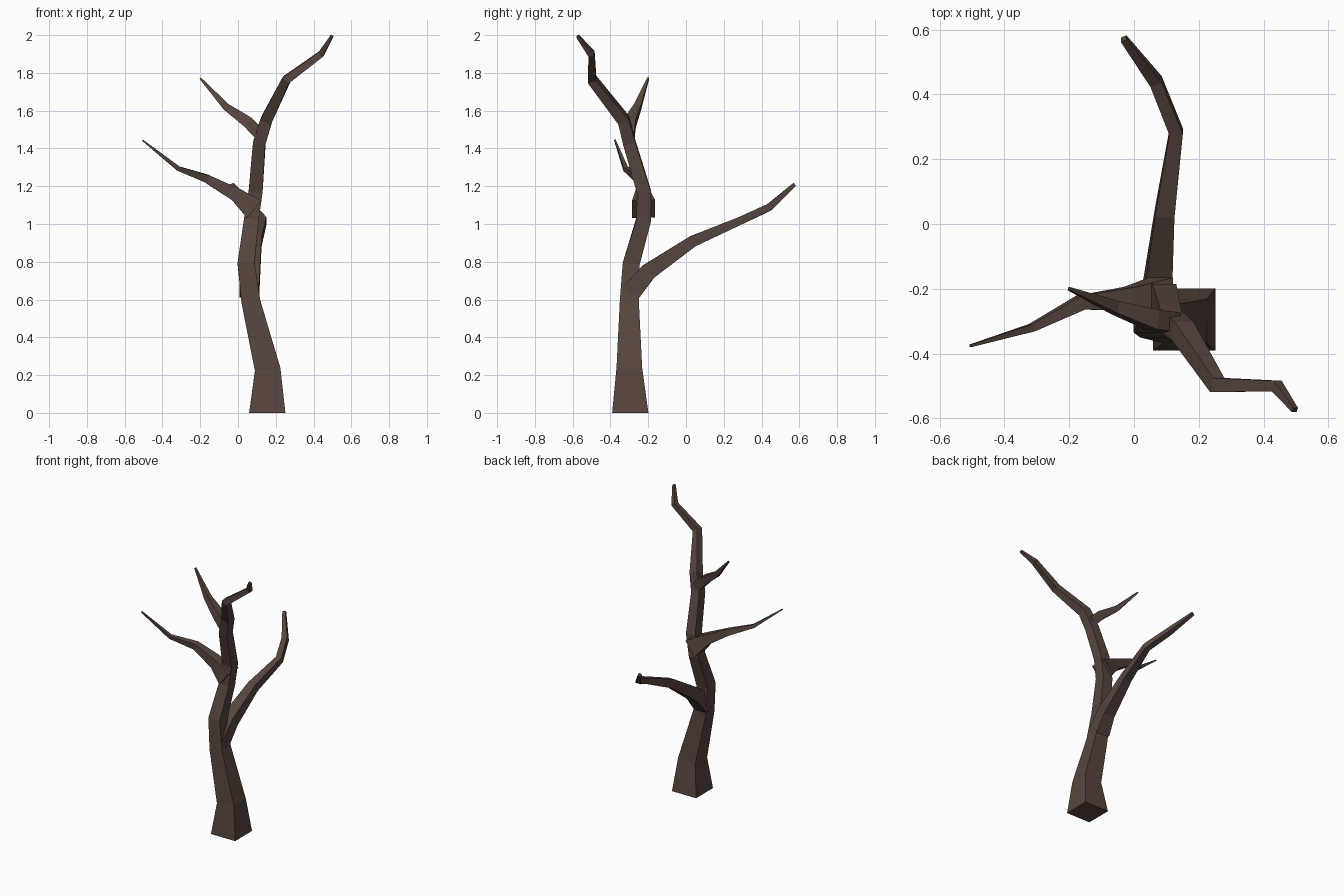
import bpy, bmesh
from mathutils import Vector

bark = bpy.data.materials.new("dark_brown_bark")
bark.diffuse_color = (0.095, 0.060, 0.048, 1)


def limb(name, ref, points, flat_start=False):
    """Four-sided tapered tube through (x, y, z, half_width) points."""
    ref = Vector(ref)
    pos = [Vector(p[:3]) for p in points]
    bm = bmesh.new()
    rings = []
    for i, p in enumerate(pos):
        before = (p - pos[i - 1]).normalized() if i else Vector()
        after = (pos[i + 1] - p).normalized() if i < len(pos) - 1 else Vector()
        d = (before + after).normalized()
        if i == 0 and flat_start:
            d = Vector((0, 0, 1))
        u = (ref - d * ref.dot(d)).normalized()
        v = d.cross(u)
        r = points[i][3]
        rings.append([bm.verts.new(p + (u * a + v * b) * r)
                      for a, b in ((1, 1), (-1, 1), (-1, -1), (1, -1))])
    for lo, hi in zip(rings, rings[1:]):
        for k in range(4):
            n = (k + 1) % 4
            bm.faces.new((lo[k], lo[n], hi[n], hi[k]))
    bm.faces.new(rings[0][::-1])
    bm.faces.new(rings[-1])
    bmesh.ops.recalc_face_normals(bm, faces=bm.faces)
    mesh = bpy.data.meshes.new(name)
    bm.to_mesh(mesh)
    bm.free()
    mesh.materials.append(bark)
    obj = bpy.data.objects.new(name, mesh)
    bpy.context.collection.objects.link(obj)


X, Y = (1, 0, 0), (0, 1, 0)

# Trunk, carrying on into the tallest branch
limb("trunk", Y, [
    (0.155, -0.295, 0.00, 0.096), (0.157, -0.300, 0.23, 0.068),
    (0.068, -0.300, 0.59, 0.050), (0.043, -0.290, 0.79, 0.045),
    (0.070, -0.225, 1.02, 0.039), (0.093, -0.222, 1.17, 0.037),
    (0.113, -0.300, 1.43, 0.033), (0.150, -0.330, 1.55, 0.031),
    (0.257, -0.497, 1.765, 0.023), (0.440, -0.500, 1.90, 0.017),
    (0.497, -0.574, 1.995, 0.008)], flat_start=True)

# Upper left branch
limb("upper_left_branch", Y, [
    (0.120, -0.305, 1.47, 0.032), (0.055, -0.295, 1.537, 0.030),
    (-0.060, -0.257, 1.618, 0.019), (-0.200, -0.200, 1.772, 0.005)])

# Middle left branch
limb("middle_left_branch", Y, [
    (0.085, -0.225, 1.08, 0.060), (-0.010, -0.230, 1.155, 0.036),
    (-0.165, -0.243, 1.240, 0.022), (-0.315, -0.320, 1.293, 0.012),
    (-0.505, -0.376, 1.443, 0.004)])

# Long branch reaching backward
limb("back_branch", X, [
    (0.060, -0.290, 0.64, 0.052), (0.073, -0.200, 0.747, 0.044),
    (0.095, 0.035, 0.908, 0.030), (0.130, 0.285, 1.016, 0.021),
    (0.068, 0.440, 1.088, 0.019), (-0.032, 0.572, 1.207, 0.010)])
